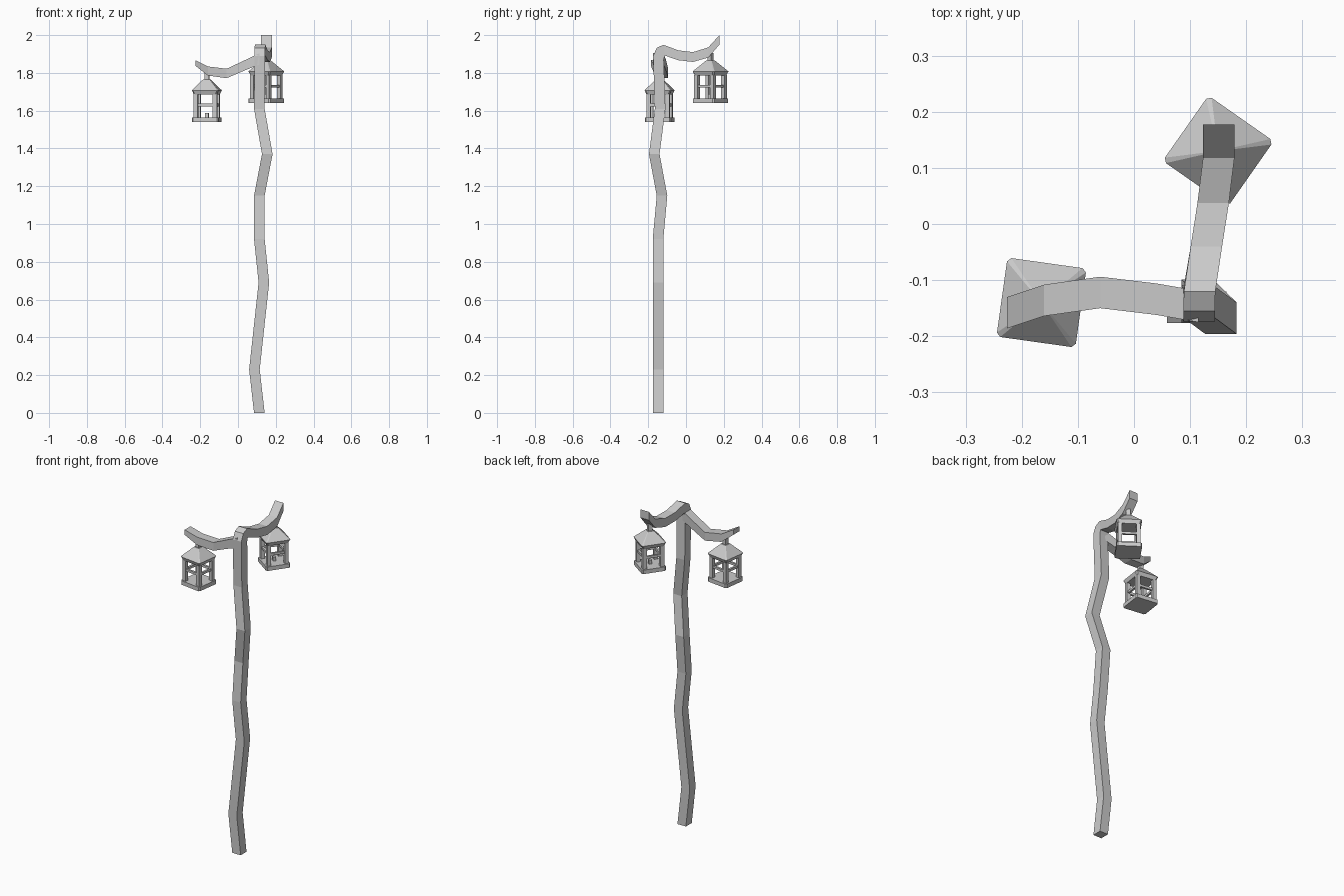
import bpy, bmesh, math
from mathutils import Vector, Matrix

if "Cube" in bpy.data.objects:
    bpy.data.objects.remove(bpy.data.objects["Cube"])


def finish(name, bm):
    bmesh.ops.recalc_face_normals(bm, faces=bm.faces)
    me = bpy.data.meshes.new(name)
    bm.to_mesh(me)
    bm.free()
    ob = bpy.data.objects.new(name, me)
    bpy.context.collection.objects.link(ob)
    return ob


def loft(bm, rings):
    vs = [[bm.verts.new(p) for p in r] for r in rings]
    n = len(vs[0])
    for a, b in zip(vs, vs[1:]):
        for i in range(n):
            j = (i + 1) % n
            bm.faces.new((a[i], a[j], b[j], b[i]))
    bm.faces.new(vs[0][::-1])
    bm.faces.new(vs[-1])


def beam(name, u, path):
    # path rows: x, y, z of the centre, then half thickness along y and z
    rings = []
    for x, y, z, vy, vz in path:
        c, v = Vector((x, y, z)), Vector((0, vy, vz))
        rings.append([c - u - v, c + u - v, c + u + v, c - u + v])
    bm = bmesh.new()
    loft(bm, rings)
    return finish(name, bm)


def octagon(h, z, cut):
    k = h - cut
    return [(h, -k, z), (h, k, z), (k, h, z), (-k, h, z),
            (-h, k, z), (-h, -k, z), (-k, -h, z), (k, -h, z)]


def box(bm, c, s):
    m = Matrix.Translation(c) @ Matrix.Diagonal((*s, 1))
    bmesh.ops.create_cube(bm, size=1, matrix=m)


# Crooked post that bends over into the rear arm
W = 0.028
T = -W
beam("post_and_rear_arm", Vector((W, 0, 0)), [
    (0.113, -0.148, 0.00, T, 0),
    (0.087, -0.148, 0.23, T, 0),
    (0.137, -0.148, 0.69, T, 0),
    (0.113, -0.148, 0.92, T, 0),
    (0.113, -0.127, 1.15, T, 0),
    (0.155, -0.168, 1.37, T, 0),
    (0.113, -0.137, 1.61, T, 0),
    (0.116, -0.146, 1.88, T, 0.01),
    (0.116, -0.134, 1.91, -0.021, 0.022),
    (0.117, -0.115, 1.92, -0.005, 0.029),
    (0.129, -0.040, 1.893, 0, 0.026),
    (0.141, 0.037, 1.884, 0, 0.026),
    (0.151, 0.118, 1.908, 0, 0.027),
    (0.151, 0.177, 1.975, 0, 0.025)])

# Side arm, tapering at its raised tip
beam("side_arm", Vector((0, W, 0)), [
    (0.115, -0.147, 1.875, 0, 0.03),
    (0.040, -0.134, 1.842, 0, 0.027),
    (-0.060, -0.122, 1.797, 0, 0.025),
    (-0.160, -0.136, 1.810, 0, 0.024),
    (-0.226, -0.158, 1.853, 0, 0.015)])


def lantern(name, loc, angle):
    place = Matrix.Translation(loc) @ Matrix.Rotation(math.radians(angle), 4, 'Z')
    # base tray
    base = bmesh.new()
    loft(base, [octagon(0.07, 0, 0.007), octagon(0.07, 0.024, 0.007)])
    # roof with a flat rim
    roof = bmesh.new()
    loft(roof, [octagon(0.062, 0.146, 0.007), octagon(0.071, 0.168, 0.007),
                octagon(0.018, 0.225, 0.002)])
    # corner posts and crossbars
    frame = bmesh.new()
    p = 0.051
    for sx in (-1, 1):
        for sy in (-1, 1):
            box(frame, (sx * p, sy * p, 0.085), (0.022, 0.022, 0.13))
        box(frame, (sx * p, 0, 0.09), (0.012, 2 * p, 0.014))
        box(frame, (0, sx * p, 0.09), (2 * p, 0.012, 0.014))
    # candle stub and hanger
    candle = bmesh.new()
    box(candle, (0, 0, 0.034), (0.018, 0.018, 0.028))
    hanger = bmesh.new()
    box(hanger, (0, 0, 0.24), (0.024, 0.024, 0.05))
    for part, bm in (("base", base), ("roof", roof), ("frame", frame),
                     ("candle", candle), ("hanger", hanger)):
        finish(name + "_" + part, bm).matrix_world = place


lantern("side_lantern", (-0.165, -0.14, 1.54), -8)
lantern("rear_lantern", (0.15, 0.13, 1.64), -35)
